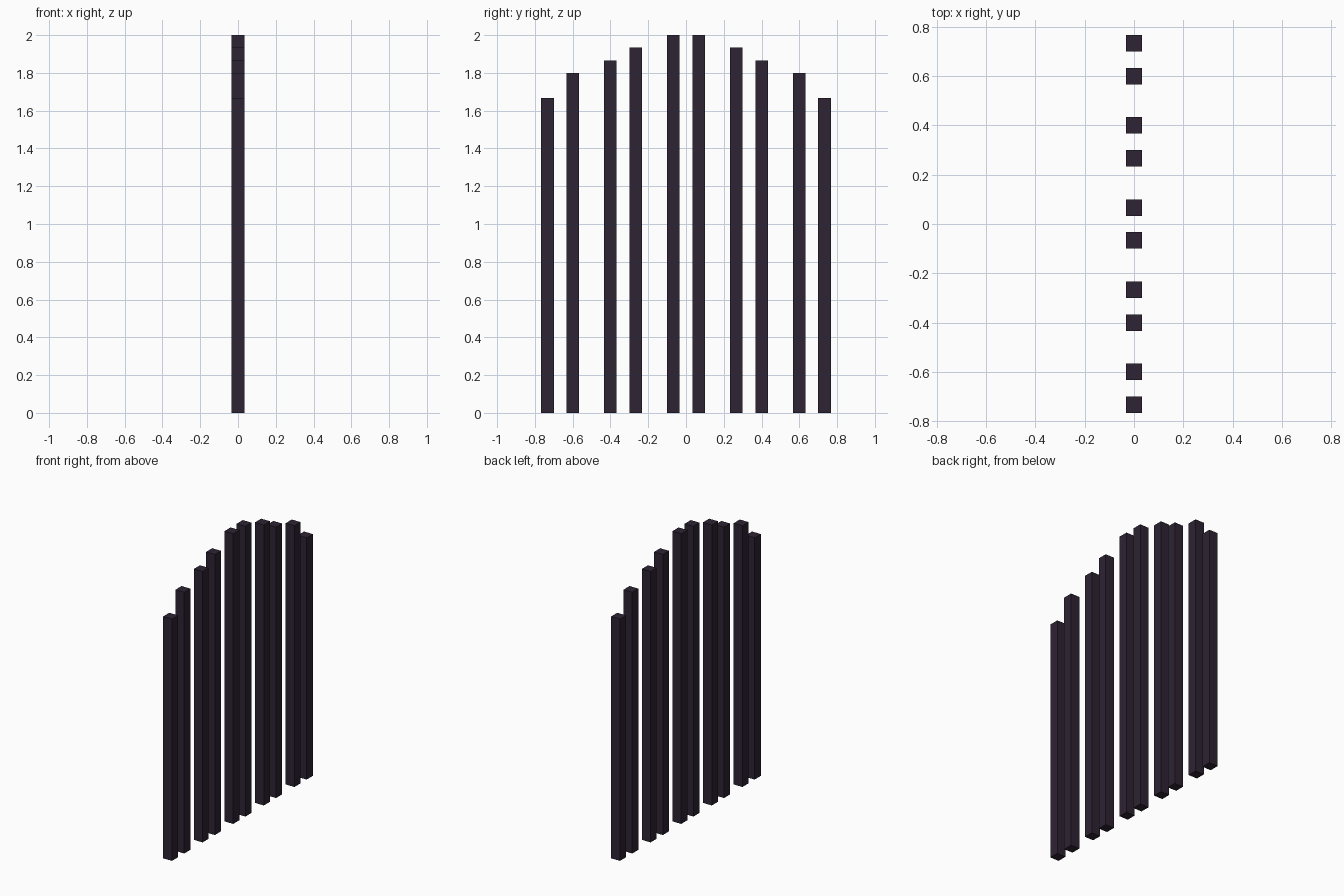
import bpy

if "Cube" in bpy.data.objects:
    bpy.data.objects.remove(bpy.data.objects["Cube"])

# Dark iron colour shared by all bars
iron = bpy.data.materials.new("dark purple iron")
iron.diffuse_color = (0.027, 0.017, 0.033, 1)
iron.use_nodes = True
iron.node_tree.nodes["Principled BSDF"].inputs["Base Color"].default_value = iron.diffuse_color

UNIT = 1 / 15          # bar thickness
# (distance from centre, height) in bar thicknesses
BARS = [(1, 30), (4, 29), (6, 28), (9, 27), (11, 25)]


def add_bar(name, y, height):
    bpy.ops.mesh.primitive_cube_add(size=1, location=(0, y, height / 2))
    bar = bpy.context.object
    bar.name = name
    bar.scale = (UNIT, UNIT, height)
    bpy.ops.object.transform_apply(location=False, rotation=False, scale=True)
    bar.data.materials.append(iron)


# Upright bars, mirrored either side of the middle
for i, (offset, height) in enumerate(BARS, 1):
    for side, label in ((-1, "front"), (1, "back")):
        add_bar(f"{label}_bar_{i}", side * offset * UNIT, height * UNIT)
